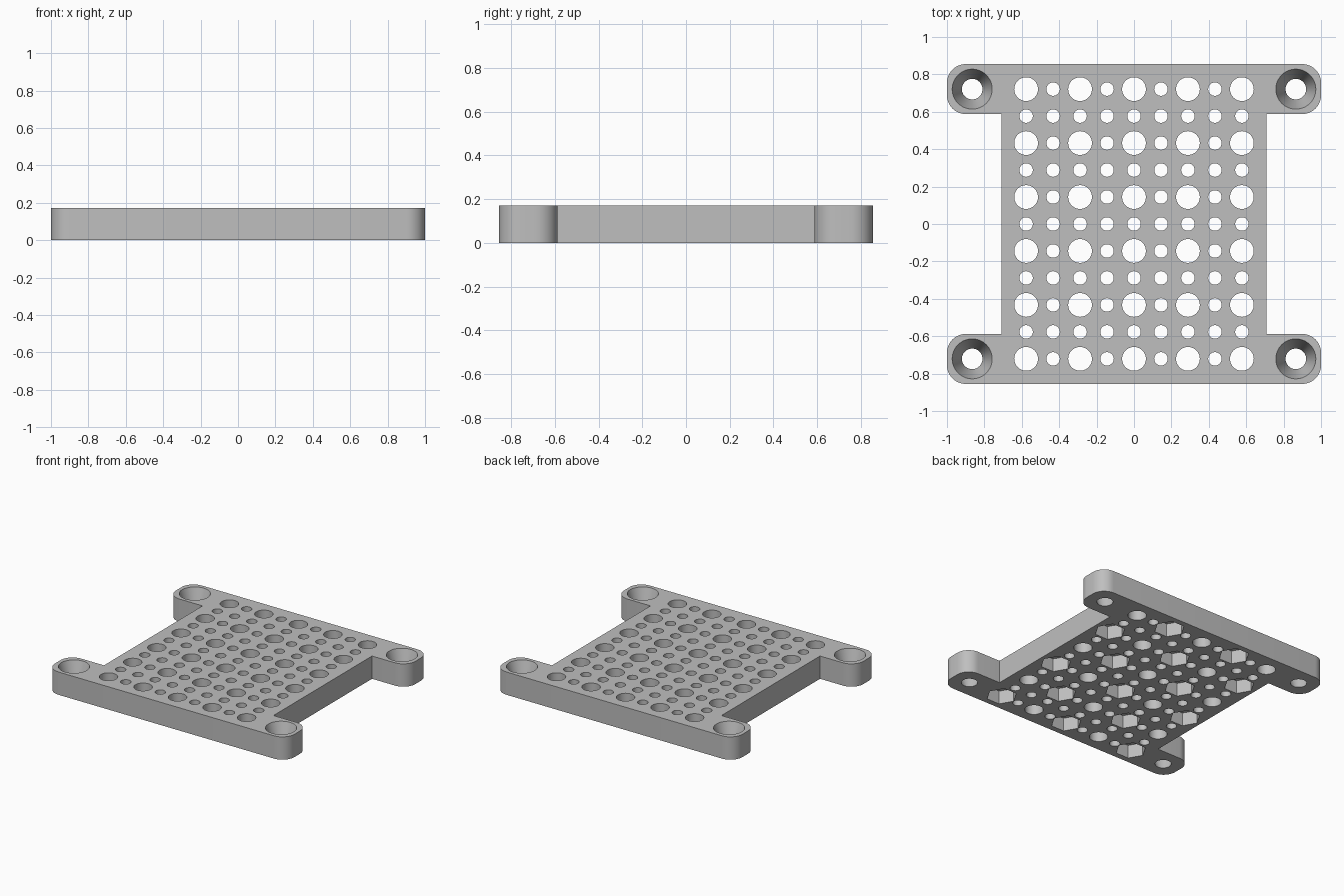
import bpy, bmesh, math
from mathutils import Matrix, Vector

cube = bpy.data.objects.get("Cube")
if cube:
    bpy.data.objects.remove(cube, do_unlink=True)

THICK = 0.172
PITCH = 0.1442
POCKET_DEPTH = 0.1

grey = bpy.data.materials.new("plain grey")
grey.use_nodes = True
grey.diffuse_color = (0.52, 0.52, 0.52, 1)
grey.node_tree.nodes["Principled BSDF"].inputs["Base Color"].default_value = (0.52, 0.52, 0.52, 1)


def make_object(name, bm):
    bmesh.ops.recalc_face_normals(bm, faces=bm.faces[:])
    mesh = bpy.data.meshes.new(name)
    bm.to_mesh(mesh)
    bm.free()
    mesh.materials.append(grey)
    obj = bpy.data.objects.new(name, mesh)
    bpy.context.collection.objects.link(obj)
    return obj


def add_plug(bm, x, y, z0, z1, r0, r1, sides):
    """Cone or prism standing between two heights."""
    bmesh.ops.create_cone(bm, cap_ends=True, segments=sides, radius1=r0, radius2=r1,
                          depth=z1 - z0, matrix=Matrix.Translation((x, y, (z0 + z1) / 2)))


def arc(cx, cy, r, start, steps=10):
    return [(cx + r * math.cos(a), cy + r * math.sin(a))
            for a in (start + math.pi / 2 * i / steps for i in range(steps + 1))]


# Plate outline: one quarter, mirrored into the other three
X, Y, R, NECK, ARM = 1.0, 0.855, 0.1, 0.708, 0.588
quarter = [(NECK, ARM)] + arc(X - R, ARM + R, R, -math.pi / 2) + arc(X - R, Y - R, R, 0)
left_half = quarter + [(-x, y) for x, y in reversed(quarter)]
outline = left_half + [(x, -y) for x, y in reversed(left_half)]

bm = bmesh.new()
base = bm.faces.new([bm.verts.new((x, y, 0)) for x, y in outline])
ext = bmesh.ops.extrude_face_region(bm, geom=[base])
bmesh.ops.translate(bm, vec=Vector((0, 0, THICK)),
                    verts=[v for v in ext["geom"] if isinstance(v, bmesh.types.BMVert)])
plate = make_object("perforated_plate", bm)

# Hole grid, with hexagonal nut pockets under every other large hole
holes, pockets = bmesh.new(), bmesh.new()
for i in range(-4, 5):
    for j in range(-5, 6):
        x, y = i * PITCH, j * PITCH
        large = i % 2 == 0 and j % 2 == 1
        add_plug(holes, x, y, -0.1, THICK + 0.1, *([0.0635 if large else 0.036] * 2),
                 40 if large else 28)
        if large and ((4 - i) // 2 + (5 - j) // 2) % 2 == 1:
            # Prism with corners along x
            bmesh.ops.create_cone(
                pockets, cap_ends=True, segments=6, radius1=0.106, radius2=0.106,
                depth=POCKET_DEPTH + 0.1,
                matrix=Matrix.Translation((x, y, (POCKET_DEPTH - 0.1) / 2))
                @ Matrix.Rotation(math.pi / 2, 4, "Z"))

# Tapered screw holes in the four arms
slope = (0.107 - 0.055) / THICK
for sx in (-1, 1):
    for sy in (-1, 1):
        add_plug(holes, sx * 6 * PITCH, sy * 5 * PITCH, -0.02, THICK + 0.02,
                 0.055 - 0.02 * slope, 0.107 + 0.02 * slope, 48)

bpy.ops.object.select_all(action="DESELECT")
plate.select_set(True)
bpy.context.view_layer.objects.active = plate
for name, cutter_bm in (("pocket_cutter", pockets), ("hole_cutter", holes)):
    cutter = make_object(name, cutter_bm)
    cutter.hide_render = True
    mod = plate.modifiers.new(name, "BOOLEAN")
    mod.operation = "DIFFERENCE"
    mod.solver = "EXACT"
    mod.object = cutter
    bpy.ops.object.modifier_apply(modifier=mod.name)
    bpy.data.objects.remove(cutter, do_unlink=True)

bpy.ops.object.shade_smooth_by_angle(angle=math.radians(30))
